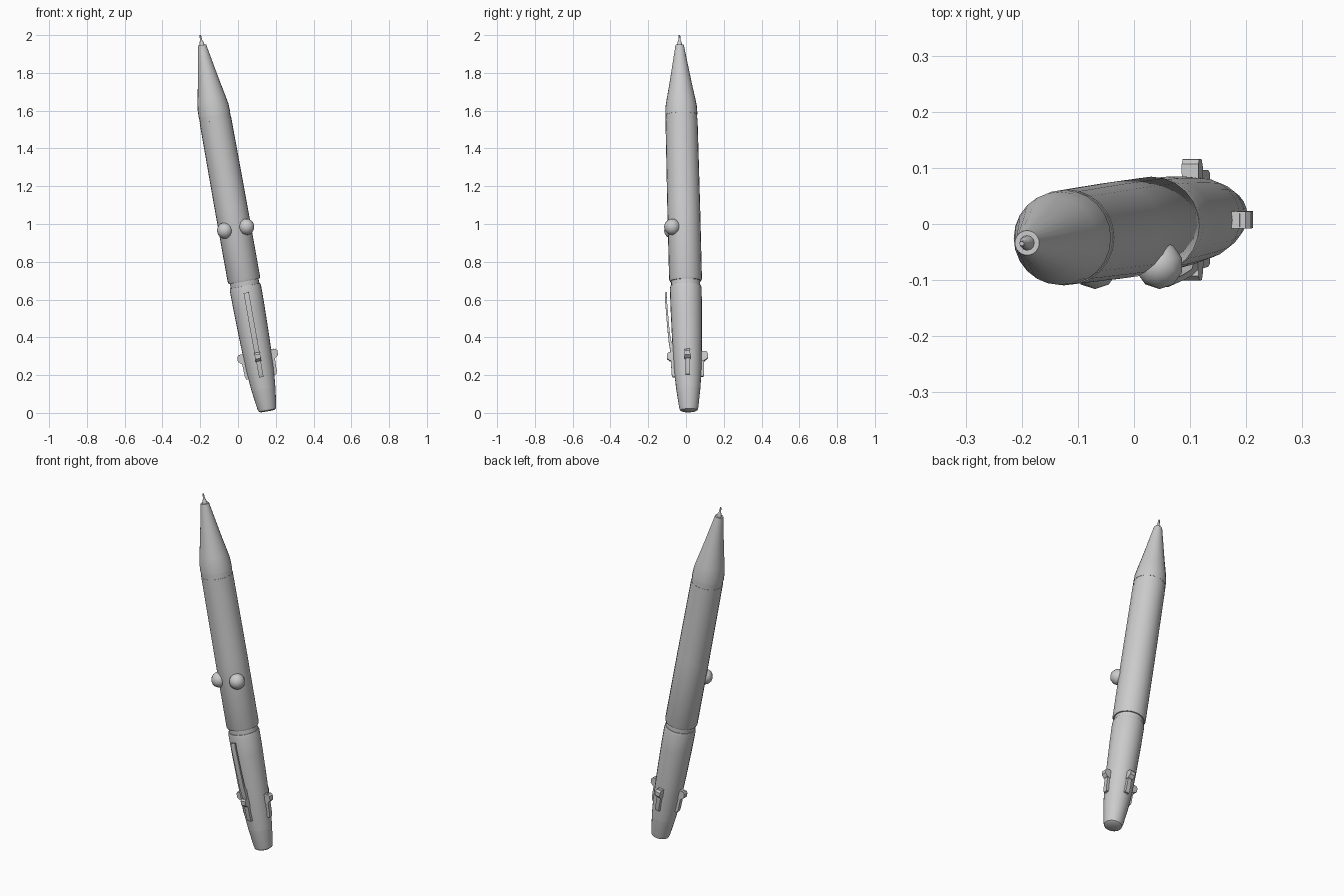
import bpy, bmesh, math
from mathutils import Vector, Matrix

cube = bpy.data.objects.get("Cube")
if cube:
    bpy.data.objects.remove(cube)

# Pen axis: everything is modelled upright, then leaned along this line
BASE = Vector((0.156, 0.015, 0.009))
TIP = Vector((-0.2, -0.035, 2.0))
AXIS = TIP - BASE
LENGTH = AXIS.length
LEAN = Matrix.Translation(BASE) @ Vector((0, 0, 1)).rotation_difference(AXIS).to_matrix().to_4x4()

grey = bpy.data.materials.new("plain grey")
grey.use_nodes = True
COLOUR = (0.6, 0.6, 0.6, 1)
grey.diffuse_color = COLOUR
grey.node_tree.nodes["Principled BSDF"].inputs["Base Color"].default_value = COLOUR


def finish(name, bm, matrix=LEAN, angle=30):
    bmesh.ops.recalc_face_normals(bm, faces=bm.faces)
    mesh = bpy.data.meshes.new(name)
    bm.to_mesh(mesh)
    bm.free()
    mesh.materials.append(grey)
    obj = bpy.data.objects.new(name, mesh)
    bpy.context.collection.objects.link(obj)
    obj.matrix_world = matrix
    bpy.ops.object.select_all(action='DESELECT')
    obj.select_set(True)
    bpy.context.view_layer.objects.active = obj
    bpy.ops.object.shade_smooth_by_angle(angle=math.radians(angle))
    return obj


def lathe(name, profile, sides=24):
    """Closed turned solid from (radius, height) pairs."""
    bm = bmesh.new()
    rings = [[bm.verts.new((r * math.cos(math.tau * i / sides),
                            r * math.sin(math.tau * i / sides), z))
              for i in range(sides)] for r, z in profile]
    for low, high in zip(rings, rings[1:]):
        for i in range(sides):
            j = (i + 1) % sides
            bm.faces.new((low[i], low[j], high[j], high[i]))
    bm.faces.new(rings[0][::-1])
    bm.faces.new(rings[-1])
    return finish(name, bm)


def side_plate(name, outline, width, turn):
    """Extrude a (radius, height) outline sideways, turned about the pen axis."""
    bm = bmesh.new()
    face = bm.faces.new([bm.verts.new((r, -width / 2, z)) for r, z in outline])
    extra = bmesh.ops.extrude_face_region(bm, geom=[face])["geom"]
    moved = [v for v in extra if isinstance(v, bmesh.types.BMVert)]
    bmesh.ops.translate(bm, vec=(0, width, 0), verts=moved)
    return finish(name, bm, LEAN @ Matrix.Rotation(turn, 4, 'Z'))


# Turned body parts
lathe("end_cap", [(0.036, 0), (0.047, 0.006), (0.051, 0.022), (0.064, 0.12)])
lathe("lower_barrel", [(0.064, 0.12), (0.073, 0.22), (0.079, 0.38), (0.083, 0.55),
                       (0.084, 0.66), (0.081, 0.675)])
lathe("neck_ring", [(0.077, 0.66), (0.077, 0.715)])
lathe("upper_barrel", [(0.083, 0.70), (0.087, 0.71), (0.087, 1.1), (0.085, 1.565)])
lathe("barrel_band", [(0.0835, 1.56), (0.0835, 1.60)])
lathe("front_cone", [(0.085, 1.595), (0.083, 1.64), (0.075, 1.685), (0.059, 1.765),
                     (0.022, 1.97)])
lathe("writing_tip", [(0.014, 1.965), (0.011, 1.985), (0.006, 1.995), (0.004, LENGTH)], 12)

# Four colour selectors, each a sliding strip with a thumb knob
for i, side in enumerate(("left", "back", "right", "front")):
    turn = i * math.pi / 2
    side_plate(side + "_slider", [(0.055, 0.185), (0.081, 0.185), (0.086, 0.2),
                                  (0.09, 0.32), (0.06, 0.32)], 0.024, turn)
    side_plate(side + "_knob", [(0.07, 0.268), (0.094, 0.272), (0.108, 0.285),
                                (0.108, 0.308), (0.1, 0.318), (0.07, 0.318)], 0.03, turn)

# Pocket clip on the front, springing away from the barrel
side_plate("pocket_clip", [(0.07, 0.31), (0.088, 0.31), (0.098, 0.38), (0.104, 0.47),
                           (0.112, 0.62), (0.109, 0.64), (0.1, 0.64), (0.102, 0.61),
                           (0.094, 0.47), (0.086, 0.38), (0.07, 0.35)],
           0.028, -math.pi / 2)

# Two bead ornaments on the front of the barrel
for side, place in (("right", (-0.07, -0.073, 0.965)), ("left", (0.045, -0.073, 0.985))):
    bm = bmesh.new()
    bmesh.ops.create_uvsphere(bm, u_segments=10, v_segments=8, radius=0.043)
    spin = LEAN.to_3x3().to_4x4()
    finish(side + "_bead", bm, Matrix.Translation(place) @ spin, 60)
